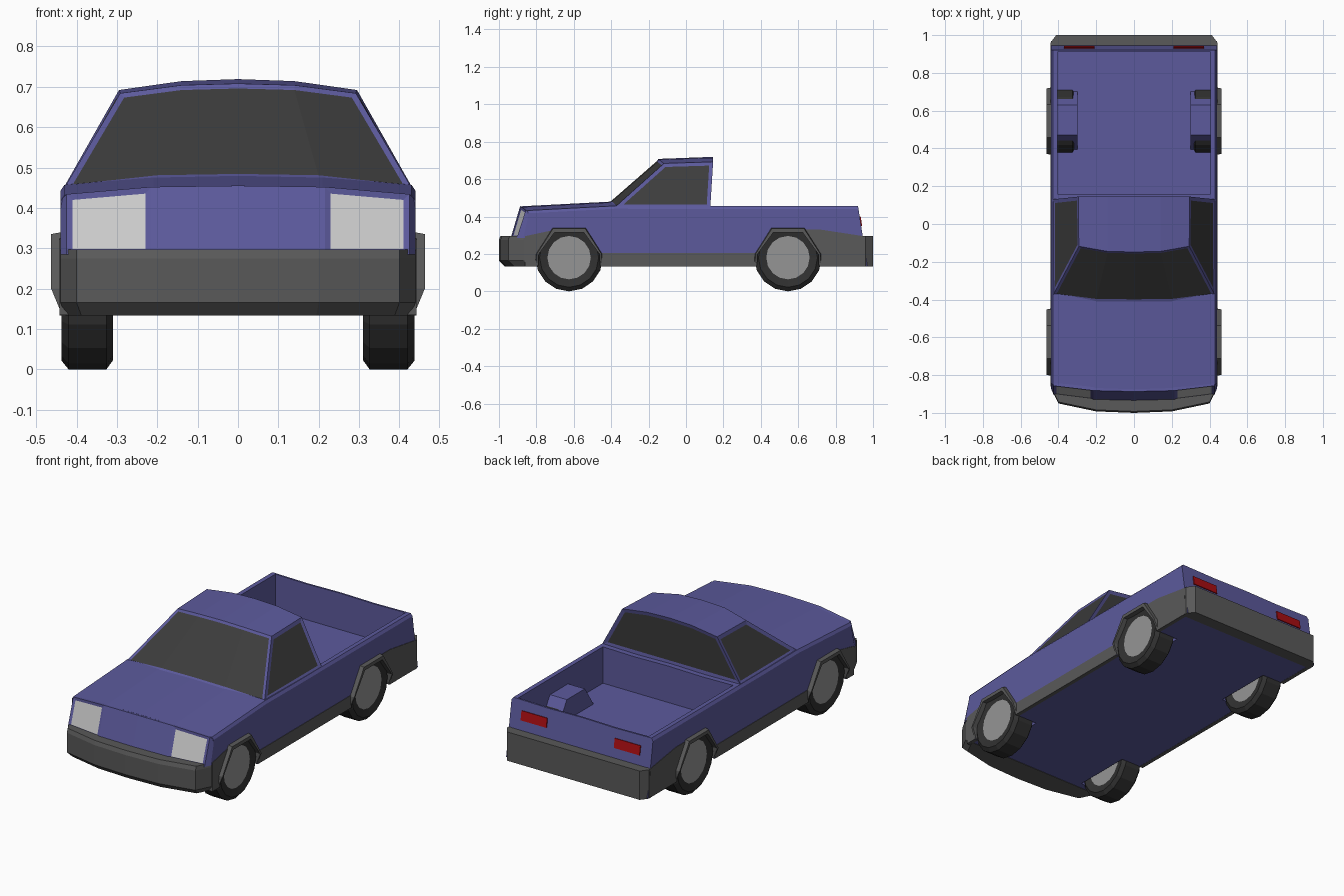
import bpy, bmesh, math
from mathutils import Matrix

if "Cube" in bpy.data.objects:
    bpy.data.objects.remove(bpy.data.objects["Cube"])


def material(name, r, g, b):
    m = bpy.data.materials.new(name)
    m.diffuse_color = (r, g, b, 1)
    m.use_nodes = True
    m.node_tree.nodes["Principled BSDF"].inputs["Base Color"].default_value = m.diffuse_color
    return m


PAINT = material("blue_paint", .107, .102, .335)
TRIM = material("dark_trim", .1, .1, .1)
GLASS = material("dark_glass", .045, .045, .045)
LAMP = material("headlight_lens", .55, .55, .55)
RED = material("tail_red", .4, .004, .006)
RUBBER = material("rubber", .03, .03, .03)
METAL = material("hub_grey", .3, .3, .3)


def finish(bm, name, *mats):
    bmesh.ops.recalc_face_normals(bm, faces=bm.faces)
    me = bpy.data.meshes.new(name)
    bm.to_mesh(me)
    bm.free()
    for m in mats:
        me.materials.append(m)
    ob = bpy.data.objects.new(name, me)
    bpy.context.collection.objects.link(ob)
    return ob


def strip(a, b):
    """Ring of two half rows (centre outward), mirrored across x = 0."""
    full = lambda h: [(-x, y, z) for x, y, z in reversed(h[1:])] + h
    return full(a) + full(b)[::-1]


def loft(rings):
    """Skin rings of 2n points; close both ends with quad strips."""
    bm = bmesh.new()
    vs = [[bm.verts.new(p) for p in r] for r in rings]
    n = len(vs[0])
    for a, b in zip(vs, vs[1:]):
        for i in range(n):
            j = (i + 1) % n
            bm.faces.new((a[i], a[j], b[j], b[i]))
    for r in (vs[0], vs[-1]):
        for i in range(n // 2 - 1):
            bm.faces.new((r[i], r[i + 1], r[n - 2 - i], r[n - 1 - i]))
    bmesh.ops.recalc_face_normals(bm, faces=bm.faces)
    return bm


def panel(bm, faces, width, depth=-.004):
    """Inset a group of faces and give the inside material slot 1."""
    bmesh.ops.inset_region(bm, faces=faces, thickness=width, depth=depth,
                           use_even_offset=True)
    for f in faces:
        f.material_index = 1


def prism(name, yz, x0, x1, mat):
    bm = bmesh.new()
    a = [bm.verts.new((x0, y, z)) for y, z in yz]
    b = [bm.verts.new((x1, y, z)) for y, z in yz]
    bm.faces.new(a)
    bm.faces.new(b[::-1])
    for i in range(len(yz)):
        j = (i + 1) % len(yz)
        bm.faces.new((a[i], a[j], b[j], b[i]))
    return finish(bm, name, mat)


def cut(ob, cutter):
    m = ob.modifiers.new("cut", 'BOOLEAN')
    m.operation = 'DIFFERENCE'
    m.solver = 'EXACT'
    m.object = cutter
    cutter.hide_render = True
    cutter.display_type = 'WIRE'


# Main body: stations along y
def station(y, bow, lean, zt, zs):
    row = [(0, zt), (.21, zt - .004), (.43, zs), (.44, zs - .015)]
    at = lambda x, z: (x, y + bow * (x / .44) ** 2 + lean * (.455 - z), z)
    return strip([at(x, z) for x, z in row], [at(x, .135) for x, z in row])


body = finish(loft([station(-.875, .03, 0, .455, .432),
                    station(-.395, .02, 0, .48, .457),
                    station(-.1, 0, 0, .455, .455),
                    station(.92, 0, .156, .455, .455)]), "body", PAINT)

# Front fascia with inset headlights
low = [(0, -.937, .285), (.215, -.932, .285), (.425, -.905, .285), (.44, -.87, .285)]
top = [(0, -.887, .455), (.215, -.882, .452), (.425, -.857, .434), (.44, -.84, .418)]
bm = loft([strip(r, [(x, -.82, z - .004) for x, y, z in r]) for r in (low, top)])
bm.faces.ensure_lookup_table()
for f in list(bm.faces):
    c = f.calc_center_median()
    if c.y < -.88 and .25 < abs(c.x) < .4 and f.normal.y < -.7:
        panel(bm, [f], .015)
finish(bm, "front_fascia", PAINT, LAMP)

# Cabin with inset windows
sill = strip([(0, -.412, .478), (.2, -.41, .475), (.43, -.38, .45)],
             [(0, .13, .45), (.2, .13, .45), (.432, .13, .45)])
roof = strip([(0, -.148, .708), (.14, -.145, .704), (.292, -.118, .684)],
             [(0, .145, .719), (.14, .145, .714), (.295, .145, .692)])
bm = loft([sill, roof])
walls = [f for f in bm.faces if abs(f.normal.z) < .85 and f.calc_center_median().z > .5]
front = [f for f in walls if f.normal.y < -.4]
back = [f for f in walls if f.normal.y > .7]
sides = [f for f in walls if abs(f.normal.x) > .7]
panel(bm, front, .014)
panel(bm, back, .02)
for f in sides:
    panel(bm, [f], .02)
finish(bm, "cabin", PAINT, GLASS)

# Bumpers
edge = [(0, -1), (.2, -.992), (.4, -.95), (.44, -.87)]
rings = []
for z, dy, w in ((.133, .03, .97), (.165, 0, 1), (.275, 0, 1), (.297, .008, 1)):
    rings.append(strip([(x * w, y + dy, z) for x, y in edge],
                       [(x * w, -.83, z) for x, y in edge]))
finish(loft(rings), "front_bumper", TRIM)
finish(loft([strip([(0, 1, z), (.412, 1, z), (.442, .96, z)],
                   [(0, .93, z), (.412, .93, z), (.442, .93, z)])
             for z in (.133, .295)]), "rear_bumper", TRIM)

# Load bed recess
bed = prism("bed_cutter", [(.16, .25), (.91, .25), (.91, .6), (.16, .6)], -.405, .405, PAINT)
cut(body, bed)

AXLES = {"front": -.625, "rear": .545}
OUTER = [(-.185, .137), (-.18, .2), (-.09, .343), (.09, .343), (.18, .2), (.185, .137)]
INNER = [(-.165, .137), (-.162, .2), (-.078, .315), (.078, .315), (.162, .2), (.165, .137)]
WELL = [(-.17, .1), (-.167, .2), (-.082, .32), (.082, .32), (.167, .2), (.17, .1)]
TYRE = [(.116, .43), (.158, .438), (.18, .42), (.18, .326), (.158, .31), (.116, .318)]
CLAD = [(-.86, .134), (.945, .134), (.95, .295), (.72, .33), (.6, .33), (.6, .205),
        (-.6, .205), (-.6, .325), (-.72, .325), (-.86, .295)]

for side, s in (("left", -1), ("right", 1)):
    # Lower side cladding
    clad = prism(side + "_cladding", CLAD, s * .42, s * .4425, TRIM)

    # Tail light, tilted to the tailgate
    bm = bmesh.new()
    bmesh.ops.create_cube(bm, size=1, matrix=Matrix.Translation((s * .29, .932, .374))
                          @ Matrix.Rotation(.155, 4, 'X')
                          @ Matrix.Diagonal((.16, .012, .052, 1)))
    finish(bm, side + "_tail_light", RED)

    for axle, y0 in AXLES.items():
        name = f"{axle}_{side}_"
        # Wheel well
        well = prism(name + "well_cutter", [(y + y0, z) for y, z in WELL],
                     s * .30, s * .6, PAINT)
        cut(body, well)
        cut(clad, well)

        # Flared arch trim
        rim = [.437, .463, .463, .463, .463, .437]
        ring = lambda xs, o: ([(s * x, y + y0, z) for x, (y, z) in zip(xs, o)]
                              + [(s * x, y + y0, z) for x, (y, z) in zip(xs, INNER)][::-1])
        small = [(y * .96, z - .008 if z > .3 else z) for y, z in OUTER]
        finish(loft([ring([.42] * 6, OUTER), ring(rim, small)]), name + "arch_trim", TRIM)

        # Tyre
        bm = bmesh.new()
        vs = [bm.verts.new((s * x, y0, .18 + r)) for r, x in TYRE]
        es = [bm.edges.new((vs[i - 1], vs[i])) for i in range(len(vs))]
        bmesh.ops.spin(bm, geom=vs + es, cent=(0, y0, .18), axis=(1, 0, 0),
                       angle=math.tau, steps=16)
        bmesh.ops.remove_doubles(bm, verts=bm.verts, dist=1e-4)
        finish(bm, name + "tyre", RUBBER)

        # Hub
        bm = bmesh.new()
        bmesh.ops.create_cone(bm, cap_ends=True, segments=16, radius1=.117, radius2=.117,
                              depth=.112, matrix=Matrix.Translation((s * .374, y0, .18))
                              @ Matrix.Rotation(math.pi / 2, 4, 'Y'))
        finish(bm, name + "hub", METAL)

    # Wheel housing inside the bed
    prism(side + "_bed_wheel_housing", [(.39, .245), (.47, .365), (.63, .365), (.705, .245)],
          s * .30, s * .41, PAINT)
